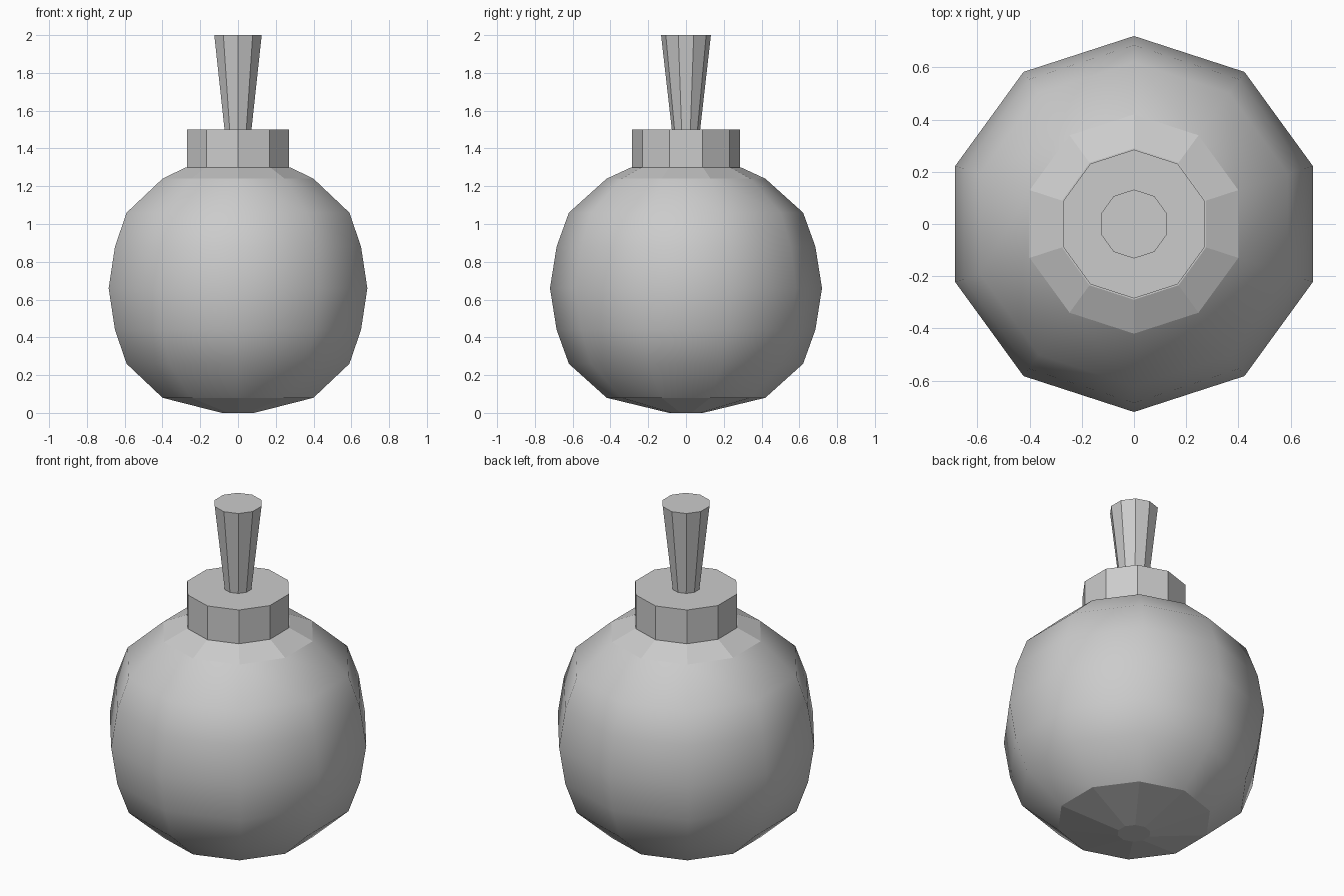
import bpy, bmesh
from math import sin, cos, tau

if "Cube" in bpy.data.objects:
    bpy.data.objects.remove(bpy.data.objects["Cube"])

SIDES = 10


def lathe(name, profile, smooth_bands=()):
    """Spin (radius, z) rings into a closed ten-sided solid with a point facing +y."""
    bm = bmesh.new()
    rings = [[bm.verts.new((r * sin(tau * i / SIDES), r * cos(tau * i / SIDES), z))
              for i in range(SIDES)] for r, z in profile]
    for band, (low, high) in enumerate(zip(rings, rings[1:])):
        for i in range(SIDES):
            j = (i + 1) % SIDES
            face = bm.faces.new((low[i], low[j], high[j], high[i]))
            face.smooth = band in smooth_bands
    bm.faces.new(rings[0])
    bm.faces.new(rings[-1])
    bmesh.ops.recalc_face_normals(bm, faces=bm.faces)
    mesh = bpy.data.meshes.new(name)
    bm.to_mesh(mesh)
    bm.free()
    obj = bpy.data.objects.new(name, mesh)
    bpy.context.collection.objects.link(obj)
    return obj


# Round body: smooth sides, faceted base and shoulder
lathe("body", [(0.09, 0.0), (0.42, 0.08), (0.62, 0.26), (0.685, 0.44), (0.72, 0.66),
               (0.685, 0.88), (0.62, 1.06), (0.42, 1.24), (0.29, 1.30)],
      smooth_bands=range(1, 7))

# Collar around the opening
lathe("collar", [(0.285, 1.295), (0.285, 1.50)])

# Flared fuse
lathe("fuse", [(0.075, 1.50), (0.132, 2.0)])
